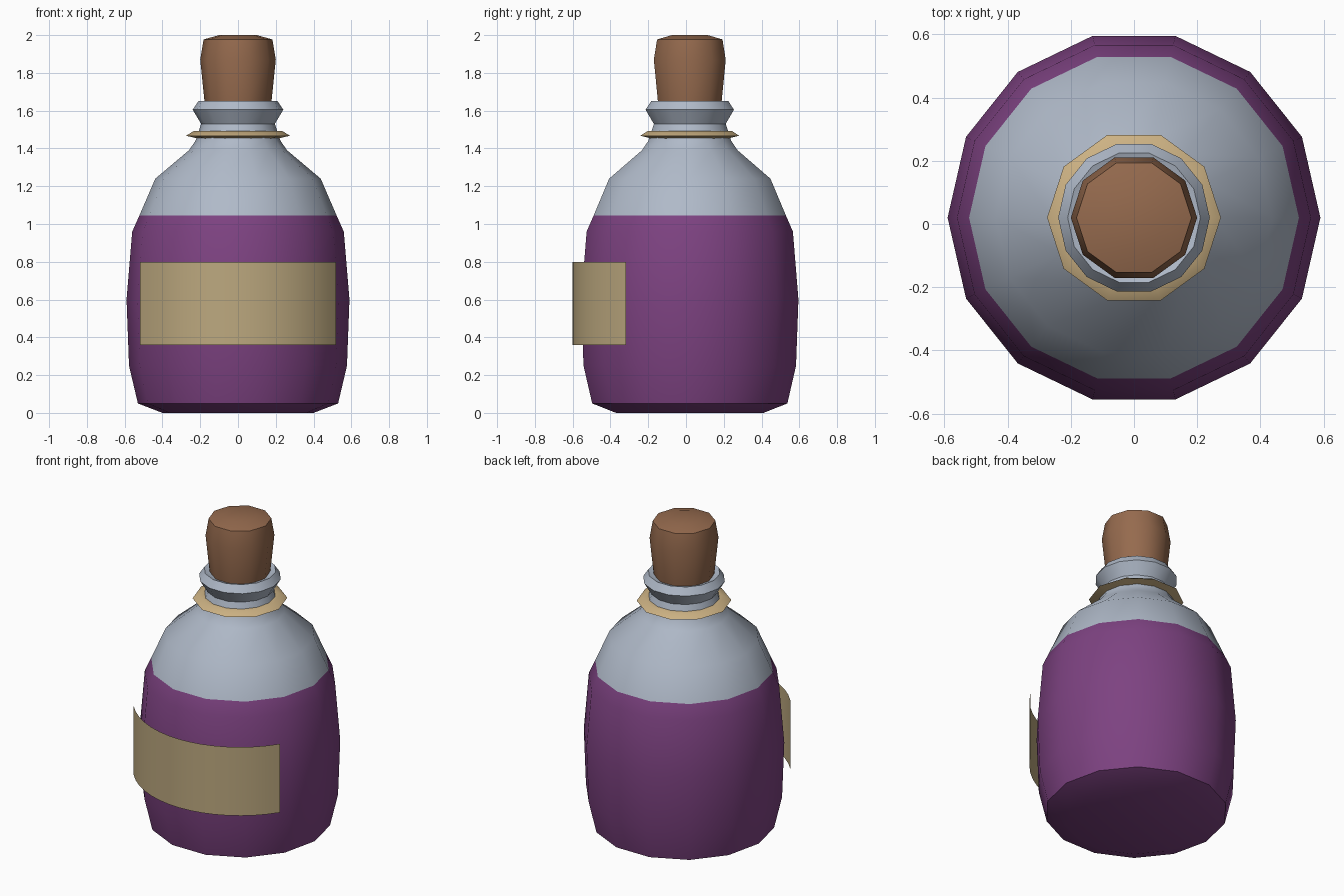
import bpy
import bmesh
from math import cos, sin, pi, radians

CENTRE_Y = 0.02

cube = bpy.data.objects.get("Cube")
if cube:
    bpy.data.objects.remove(cube, do_unlink=True)


def material(name, r, g, b):
    colour = [(c / 255) ** 2.2 for c in (r, g, b)] + [1]
    mat = bpy.data.materials.new(name)
    mat.use_nodes = True
    mat.diffuse_color = colour
    mat.node_tree.nodes["Principled BSDF"].inputs["Base Color"].default_value = colour
    return mat


def finish(bm, name, mats, angle=42):
    mesh = bpy.data.meshes.new(name)
    bm.to_mesh(mesh)
    bm.free()
    obj = bpy.data.objects.new(name, mesh)
    bpy.context.collection.objects.link(obj)
    obj.location.y = CENTRE_Y
    for mat in mats:
        mesh.materials.append(mat)
    bpy.ops.object.select_all(action="DESELECT")
    obj.select_set(True)
    bpy.context.view_layer.objects.active = obj
    bpy.ops.object.shade_smooth_by_angle(angle=radians(angle))
    return obj


def lathe(name, profile, sides, mats, closed=False, split=None):
    """Turn (radius, height) points about z; faces above split use the second material."""
    bm = bmesh.new()
    rings = [[bm.verts.new((r * cos(2 * pi * i / sides), r * sin(2 * pi * i / sides), z))
              for i in range(sides)] for r, z in profile]
    pairs = list(zip(rings, rings[1:]))
    if closed:
        pairs.append((rings[-1], rings[0]))
    else:
        bm.faces.new(rings[0][::-1])
        bm.faces.new(rings[-1])
    for low, high in pairs:
        for i in range(sides):
            j = (i + 1) % sides
            bm.faces.new((low[i], low[j], high[j], high[i]))
    bmesh.ops.recalc_face_normals(bm, faces=bm.faces)
    if split:
        for face in bm.faces:
            face.material_index = int(face.calc_center_median().z > split)
    return finish(bm, name, mats)


purple = material("purple liquid", 124, 68, 128)
glass = material("grey glass", 174, 184, 199)
cork_brown = material("cork brown", 148, 106, 79)
paper = material("label paper", 187, 167, 126)
twine = material("collar tan", 203, 176, 130)

# Bottle: liquid-filled lower body, shoulder, neck and flared lip
LIQUID_TOP = 1.045
lathe("bottle", [(0.40, 0), (0.53, 0.05), (0.577, 0.25), (0.59, 0.6), (0.56, 0.96),
                 (0.522, LIQUID_TOP), (0.438, 1.24), (0.26, 1.39), (0.225, 1.44),
                 (0.205, 1.50), (0.195, 1.53), (0.24, 1.605), (0.21, 1.65),
                 (0.17, 1.635)],
      14, [purple, glass], split=LIQUID_TOP)

# Collar ring round the neck
lathe("neck_collar", [(0.2, 1.45), (0.275, 1.467), (0.235, 1.492), (0.2, 1.492)],
      10, [twine], closed=True)

# Cork stopper with a shallow dome
lathe("cork", [(0.165, 1.56), (0.178, 1.655), (0.2, 1.87), (0.182, 1.977), (0.1, 2.0)],
      10, [cork_brown])

# Curved paper label standing just off the front
bm = bmesh.new()
STEPS, RADIUS, HALF = 16, 0.62, radians(57)
columns = []
for k in range(STEPS + 1):
    a = -HALF + 2 * HALF * k / STEPS
    columns.append([bm.verts.new((RADIUS * sin(a), -RADIUS * cos(a), z)) for z in (0.36, 0.8)])
for left, right in zip(columns, columns[1:]):
    bm.faces.new((left[0], right[0], right[1], left[1]))
finish(bm, "label", [paper])
